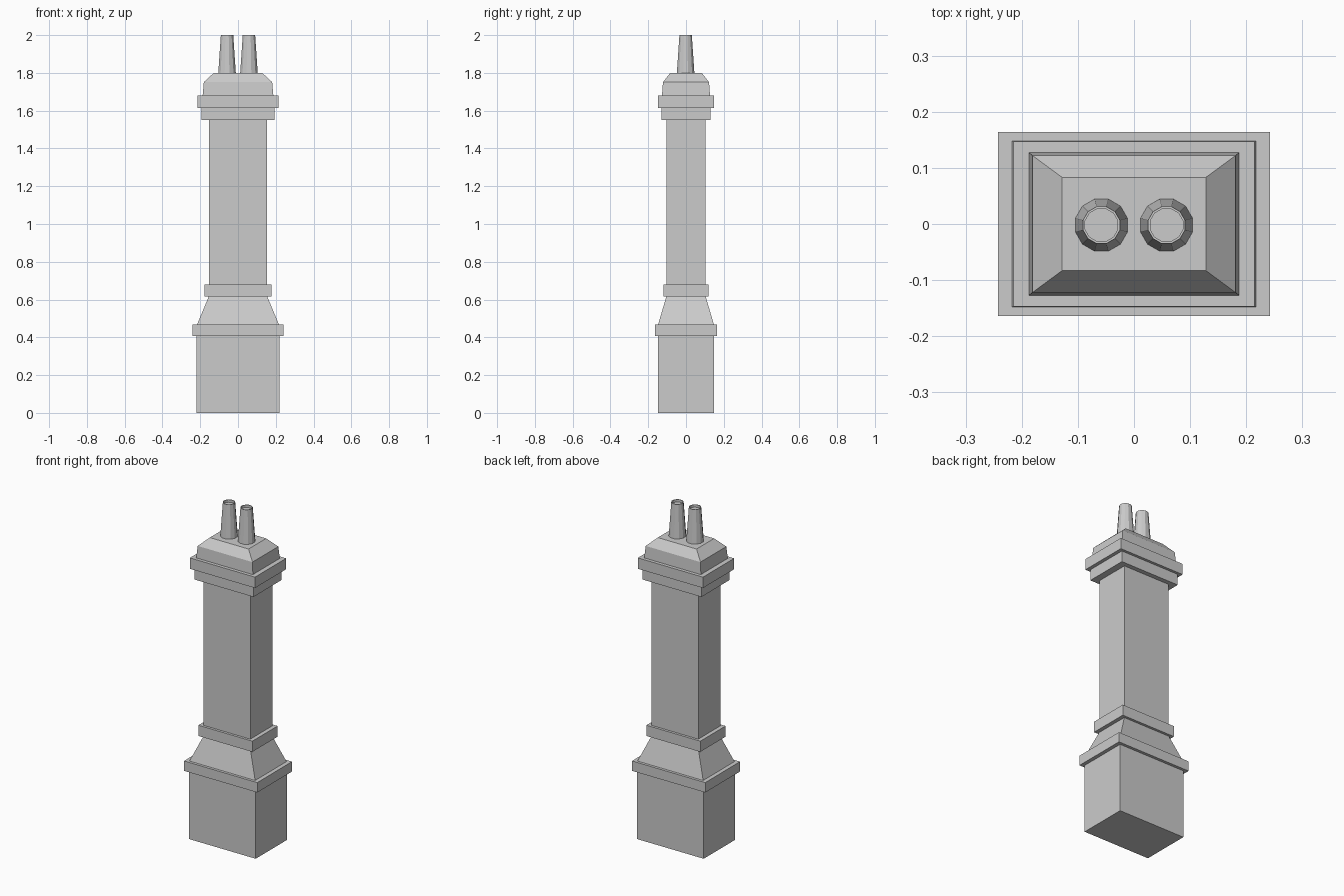
import bpy, bmesh, math

if "Cube" in bpy.data.objects:
    bpy.data.objects.remove(bpy.data.objects["Cube"])


def loft(name, rings):
    """Skin a list of equally sized point rings and cap both ends."""
    bm = bmesh.new()
    loops = [[bm.verts.new(p) for p in ring] for ring in rings]
    for a, b in zip(loops, loops[1:]):
        n = len(a)
        for i in range(n):
            j = (i + 1) % n
            bm.faces.new((a[i], a[j], b[j], b[i]))
    bm.faces.new(loops[0][::-1])
    bm.faces.new(loops[-1])
    bmesh.ops.recalc_face_normals(bm, faces=bm.faces[:])
    mesh = bpy.data.meshes.new(name)
    bm.to_mesh(mesh)
    bm.free()
    obj = bpy.data.objects.new(name, mesh)
    bpy.context.collection.objects.link(obj)
    return obj


def rect(x, y, z):
    return [(-x, -y, z), (x, -y, z), (x, y, z), (-x, y, z)]


def circle(cx, cy, r, z, n=12):
    return [(cx + r * math.cos(math.tau * (i + 0.5) / n),
             cy + r * math.sin(math.tau * (i + 0.5) / n), z) for i in range(n)]


# Stack: plinth, moulding, taper, collar, shaft, stepped cornice and cap
# (half width, half depth, height)
profile = [
    (0.220, 0.147, 0.000), (0.220, 0.147, 0.408),
    (0.242, 0.164, 0.408), (0.242, 0.164, 0.467),
    (0.217, 0.148, 0.467), (0.155, 0.104, 0.616),
    (0.178, 0.119, 0.616), (0.178, 0.119, 0.680),
    (0.154, 0.104, 0.680), (0.154, 0.104, 1.550),
    (0.194, 0.131, 1.550), (0.194, 0.131, 1.615),
    (0.215, 0.147, 1.615), (0.215, 0.147, 1.680),
    (0.187, 0.127, 1.680), (0.181, 0.122, 1.751),
    (0.128, 0.083, 1.800),
]
loft("chimney_stack", [rect(*p) for p in profile])

# Tapered pots with a shallow recess inside the rim
for side, x in (("left", -0.058), ("right", 0.058)):
    levels = [(0.048, 1.80), (0.034, 2.00), (0.030, 2.00), (0.030, 1.985)]
    loft("chimney_pot_" + side, [circle(x, -0.002, r, z) for r, z in levels])
